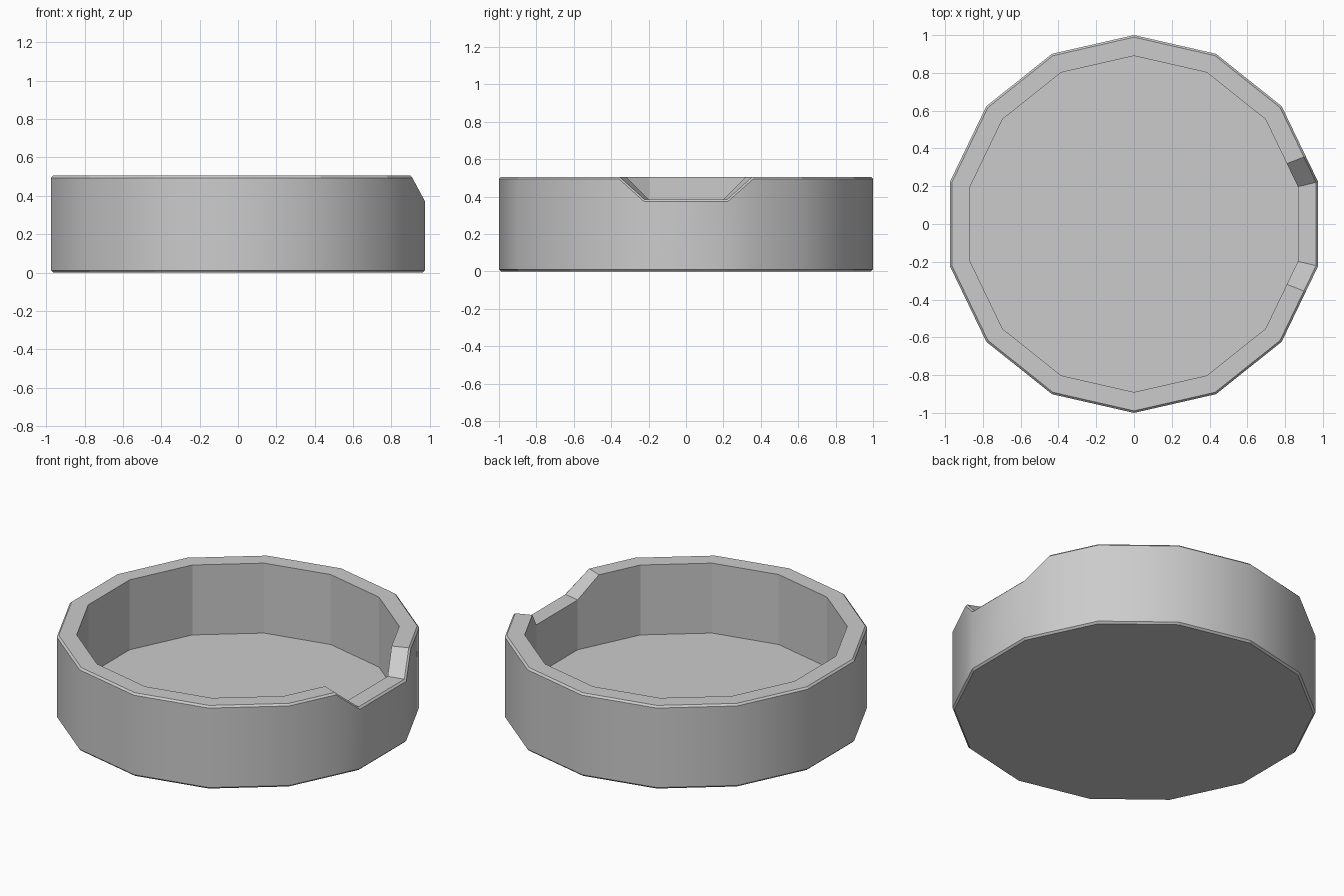
import bpy, bmesh, math
from mathutils import Vector

if "Cube" in bpy.data.objects:
    bpy.data.objects.remove(bpy.data.objects["Cube"])

SIDES, TOP, NOTCH, FLOOR = 14, 0.505, 0.383, 0.08
R_OUT, R_IN, BEVEL = 1.0, 0.89, 0.011

# Stations around the rim: unit direction and rim height
corners = []
for i in range(SIDES):
    a = 2 * math.pi * (i + 0.5) / SIDES
    corners.append(Vector((math.cos(a), math.sin(a), 0)))
stations = []
for i, c in enumerate(corners):
    low = i in (0, SIDES - 1)          # the two corners of the notch floor
    stations.append((c, NOTCH if low else TOP))
    nxt = corners[(i + 1) % SIDES]
    if i == 0:                         # top of one notch ramp
        stations.append((c.lerp(nxt, 0.34), TOP))
    elif i == SIDES - 2:               # top of the other ramp
        stations.append((c.lerp(nxt, 0.66), TOP))

# Sweep the wall section through the stations
bm = bmesh.new()
rings = []
for d, h in stations:
    section = [(R_OUT - BEVEL, 0), (R_OUT, BEVEL), (R_OUT, h - BEVEL),
               (R_OUT - BEVEL, h), (R_IN, h), (R_IN, FLOOR)]
    rings.append([bm.verts.new((d.x * r, d.y * r, z)) for r, z in section])
n = len(rings)
for i in range(n):
    a, b = rings[i], rings[(i + 1) % n]
    for k in range(5):
        f = bm.faces.new((a[k], b[k], b[k + 1], a[k + 1]))
        f.smooth = k == 1              # only the outer wall is smooth

# Underside and inner floor
bm.faces.new([r[0] for r in reversed(rings)])
bm.faces.new([r[5] for r in rings])
bmesh.ops.recalc_face_normals(bm, faces=bm.faces)
for e in bm.edges:
    e.smooth = all(f.smooth for f in e.link_faces)

mesh = bpy.data.meshes.new("round_tray")
bm.to_mesh(mesh)
bm.free()
tray = bpy.data.objects.new("round_tray", mesh)
bpy.context.collection.objects.link(tray)
